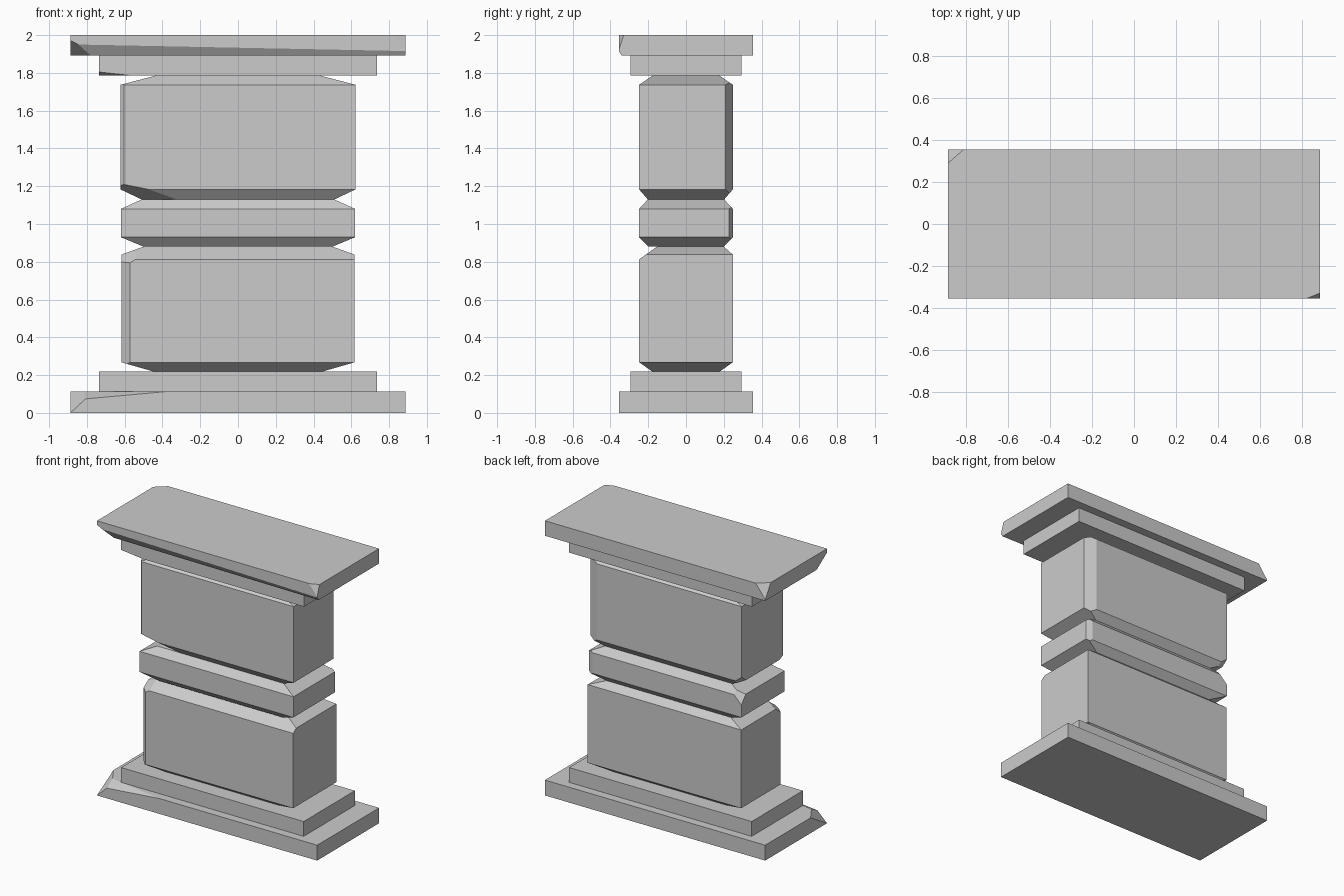
import bpy, bmesh
from mathutils import Vector

if "Cube" in bpy.data.objects:
    bpy.data.objects.remove(bpy.data.objects["Cube"])


def stone(name, rings, chips=()):
    """Loft rectangular rings (half x, half y, z), then slice off worn corners.
    A chip is (corner point, corner signs, cut distance along each axis; 0 = parallel)."""
    bm = bmesh.new()
    loops = [[bm.verts.new((sx * hx, sy * hy, z))
              for sx, sy in ((-1, -1), (1, -1), (1, 1), (-1, 1))]
             for hx, hy, z in rings]
    bm.faces.new(loops[0][::-1])
    bm.faces.new(loops[-1])
    for a, b in zip(loops, loops[1:]):
        for i in range(4):
            j = (i + 1) % 4
            bm.faces.new((a[i], a[j], b[j], b[i]))
    for corner, signs, dist in chips:
        n = Vector([s / d if d else 0 for s, d in zip(signs, dist)])
        co = Vector(corner) - n / n.length_squared
        bmesh.ops.bisect_plane(bm, geom=bm.verts[:] + bm.edges[:] + bm.faces[:],
                               dist=1e-5, plane_co=co, plane_no=n, clear_outer=True)
        rim = [e for e in bm.edges if e.is_boundary]
        if rim:
            bmesh.ops.holes_fill(bm, edges=rim, sides=0)
    bmesh.ops.recalc_face_normals(bm, faces=bm.faces[:])
    mesh = bpy.data.meshes.new(name)
    bm.to_mesh(mesh)
    bm.free()
    obj = bpy.data.objects.new(name, mesh)
    bpy.context.collection.objects.link(obj)
    return obj


def slab(name, hx, hy, z0, z1, chips=()):
    """Flat slab whose chips are given only by corner signs and cut distances."""
    full = [((s[0] * hx, s[1] * hy, z1 if s[2] > 0 else z0), s, d) for s, d in chips]
    return stone(name, [(hx, hy, z0), (hx, hy, z1)], full)


def block(name, rings, chips=()):
    """Body stone with sloped ends; chips are measured from its widest corners."""
    hx, hy = rings[1][:2]
    z0, z1 = rings[1][2], rings[2][2]
    full = [((s[0] * hx, s[1] * hy, z1 if s[2] > 0 else z0), s, d) for s, d in chips]
    return stone(name, rings, full)


# Base slabs
slab("base_slab", 0.887, 0.356, 0, 0.112, [
    ((-1, -1, 1), (0.12, 0.19, 0.112)),
    ((-1, -1, 1), (0.5, 0.09, 0.045)),
])
slab("base_step", 0.735, 0.294, 0.112, 0.22)

# Lower body stone
block("lower_block", [(0.45, 0.18, 0.22), (0.618, 0.248, 0.268),
                      (0.618, 0.248, 0.838), (0.50, 0.20, 0.88)], [
    ((-1, -1, 1), (0.045, 0.045, 0)),
    ((1, -1, 1), (0, 0.035, 0.025)),
    ((-1, -1, 1), (0.12, 0.10, 0.07)),
])

# Middle band
block("middle_band", [(0.50, 0.20, 0.88), (0.62, 0.248, 0.93),
                      (0.62, 0.248, 1.08), (0.51, 0.202, 1.13)], [
    ((1, 1, 1), (0.04, 0.02, 0)),
    ((-1, 1, 1), (0.06, 0.05, 0.06)),
])

# Upper body stone
block("upper_block", [(0.51, 0.202, 1.13), (0.622, 0.248, 1.183),
                      (0.622, 0.248, 1.737), (0.43, 0.175, 1.787)], [
    ((1, 1, 1), (0.08, 0.038, 0)),
    ((-1, -1, 1), (0.018, 0.018, 0)),
    ((-1, -1, -1), (0.15, 0.06, 0.03)),
    ((-1, 1, -1), (0.05, 0.05, 0.04)),
])

# Cap slabs
slab("cap_step", 0.737, 0.294, 1.785, 1.891, [
    ((-1, -1, -1), (0.18, 0.05, 0.02)),
])
slab("cap_slab", 0.887, 0.356, 1.891, 2.0, [
    ((-1, 1, 1), (0.075, 0.065, 0.10)),
    ((1, -1, 1), (0.065, 0.026, 0.08)),
    ((-1, -1, -1), (3.0, 0.04, 0.06)),
    ((-1, -1, -1), (0.16, 0.12, 0.08)),
])
